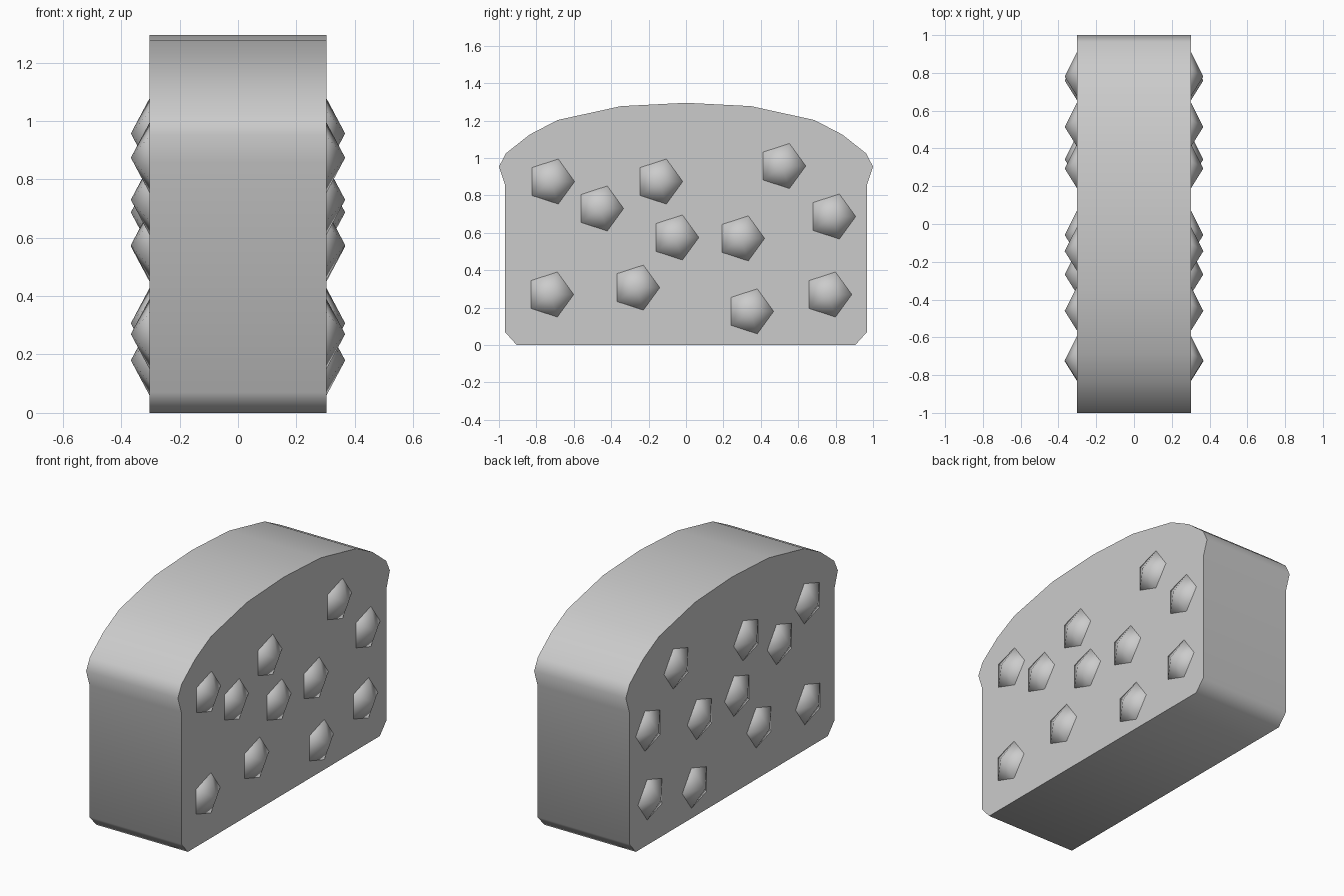
import bpy
import bmesh
from math import radians
from mathutils import Matrix, Vector

cube = bpy.data.objects.get("Cube")
if cube:
    bpy.data.objects.remove(cube, do_unlink=True)

HALF_WIDTH = 0.303
SEED_TIP = 0.367

grey = bpy.data.materials.new("plain_grey")
grey.use_nodes = True
colour = (0.6, 0.6, 0.6, 1)
grey.diffuse_color = colour
grey.node_tree.nodes["Principled BSDF"].inputs["Base Color"].default_value = colour


def finish(bm, name, angle):
    """Turn a bmesh into a smooth shaded object with sharp edges kept."""
    bmesh.ops.recalc_face_normals(bm, faces=bm.faces[:])
    mesh = bpy.data.meshes.new(name)
    bm.to_mesh(mesh)
    bm.free()
    mesh.materials.append(grey)
    obj = bpy.data.objects.new(name, mesh)
    bpy.context.collection.objects.link(obj)
    bpy.ops.object.select_all(action="DESELECT")
    obj.select_set(True)
    bpy.context.view_layer.objects.active = obj
    bpy.ops.object.shade_smooth_by_angle(angle=radians(angle))
    return obj


# Bread slice: half outline from bottom to crown, mirrored and extruded
half = [(0.905, 0), (0.968, 0.07), (0.968, 0.858), (1, 0.953), (0.964, 1.024),
        (0.836, 1.125), (0.686, 1.203), (0.348, 1.277)]
outline = half + [(0, 1.295)] + [(-y, z) for y, z in reversed(half)]
bm = bmesh.new()
face = bm.faces.new([bm.verts.new((-HALF_WIDTH, y, z)) for y, z in outline])
extruded = bmesh.ops.extrude_face_region(bm, geom=[face], use_keep_orig=True)
bmesh.ops.translate(bm, vec=(2 * HALF_WIDTH, 0, 0),
                    verts=[v for v in extruded["geom"] if isinstance(v, bmesh.types.BMVert)])
finish(bm, "bread_slice", 60)

# Seeds: low-poly pips sunk into both cut faces, only the pointed caps showing
seeds = [(-0.722, 0.874), (-0.46, 0.73), (-0.144, 0.874), (-0.058, 0.575),
         (0.294, 0.57), (0.514, 0.957), (0.781, 0.687), (0.76, 0.27),
         (0.342, 0.18), (-0.267, 0.307), (-0.727, 0.27)]
RADIUS, DEPTH = 0.143, 0.117
for side, label in ((1, "left"), (-1, "right")):
    bm = bmesh.new()
    for y, z in seeds:
        # pip's own axes: x to model y, y to model z, z outward
        axes = Matrix(((0, 0, side * DEPTH), (RADIUS, 0, 0), (0, RADIUS, 0))).to_4x4()
        place = Matrix.Translation(Vector((side * (SEED_TIP - DEPTH), y, z)))
        bmesh.ops.create_icosphere(bm, subdivisions=1, radius=1, matrix=place @ axes)
    finish(bm, label + "_seeds", 80)
